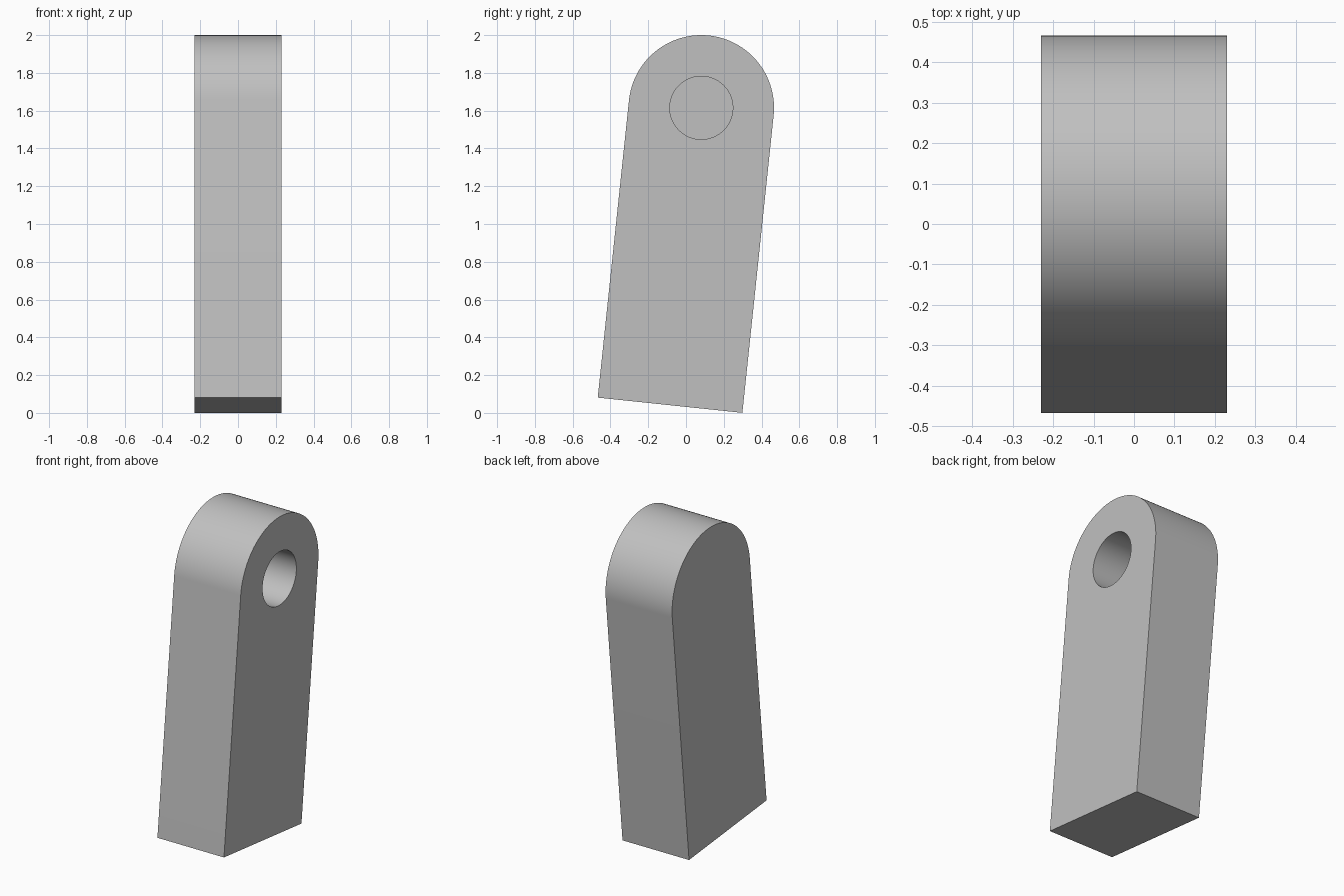
import bpy, bmesh
from math import radians, sin, cos, pi
from mathutils import Matrix

if "Cube" in bpy.data.objects:
    bpy.data.objects.remove(bpy.data.objects["Cube"], do_unlink=True)

HALF_THICK = 0.23
RADIUS = 0.385          # rounded end
LENGTH = 1.583          # pivot to flat end
HOLE_RADIUS = 0.167
HOLE_DEPTH = 0.36       # blind hole, open on +x
TILT = radians(-6)
PIVOT = (0, 0.081, 1.615)
SEGMENTS = 96

grey = bpy.data.materials.new("plain_grey")
grey.use_nodes = True
colour = (0.53, 0.53, 0.53, 1)
grey.diffuse_color = colour
grey.node_tree.nodes["Principled BSDF"].inputs["Base Color"].default_value = colour


def extrude_profile(name, points, x0, x1):
    """Prism with a (y, z) profile running from x0 to x1."""
    bm = bmesh.new()
    face = bm.faces.new([bm.verts.new((x0, y, z)) for y, z in points])
    grown = bmesh.ops.extrude_face_region(bm, geom=[face])["geom"]
    verts = [g for g in grown if isinstance(g, bmesh.types.BMVert)]
    bmesh.ops.translate(bm, verts=verts, vec=(x1 - x0, 0, 0))
    bmesh.ops.recalc_face_normals(bm, faces=bm.faces)
    mesh = bpy.data.meshes.new(name)
    bm.to_mesh(mesh)
    bm.free()
    mesh.materials.append(grey)
    obj = bpy.data.objects.new(name, mesh)
    bpy.context.collection.objects.link(obj)
    obj.matrix_world = Matrix.Translation(PIVOT) @ Matrix.Rotation(TILT, 4, "X")
    return obj


def arc(radius, sweep, count):
    return [(radius * cos(sweep * i / SEGMENTS), radius * sin(sweep * i / SEGMENTS))
            for i in range(count)]


# Lever body: half-round top on a straight bar
profile = arc(RADIUS, pi, SEGMENTS + 1) + [(-RADIUS, -LENGTH), (RADIUS, -LENGTH)]
body = extrude_profile("lever_body", profile, -HALF_THICK, HALF_THICK)

# Blind pivot hole
cutter = extrude_profile("hole_cutter", arc(HOLE_RADIUS, 2 * pi, SEGMENTS),
                         HALF_THICK - HOLE_DEPTH, HALF_THICK + 0.1)
cutter.hide_render = True
cutter.hide_set(True)
cut = body.modifiers.new("pivot_hole", "BOOLEAN")
cut.operation = "DIFFERENCE"
cut.solver = "EXACT"
cut.object = cutter

# Apply the cut, then shade the round surfaces smoothly
bpy.ops.object.select_all(action="DESELECT")
body.select_set(True)
bpy.context.view_layer.objects.active = body
bpy.ops.object.modifier_apply(modifier=cut.name)
bpy.data.objects.remove(cutter, do_unlink=True)
bpy.ops.object.shade_smooth_by_angle(angle=radians(30))
